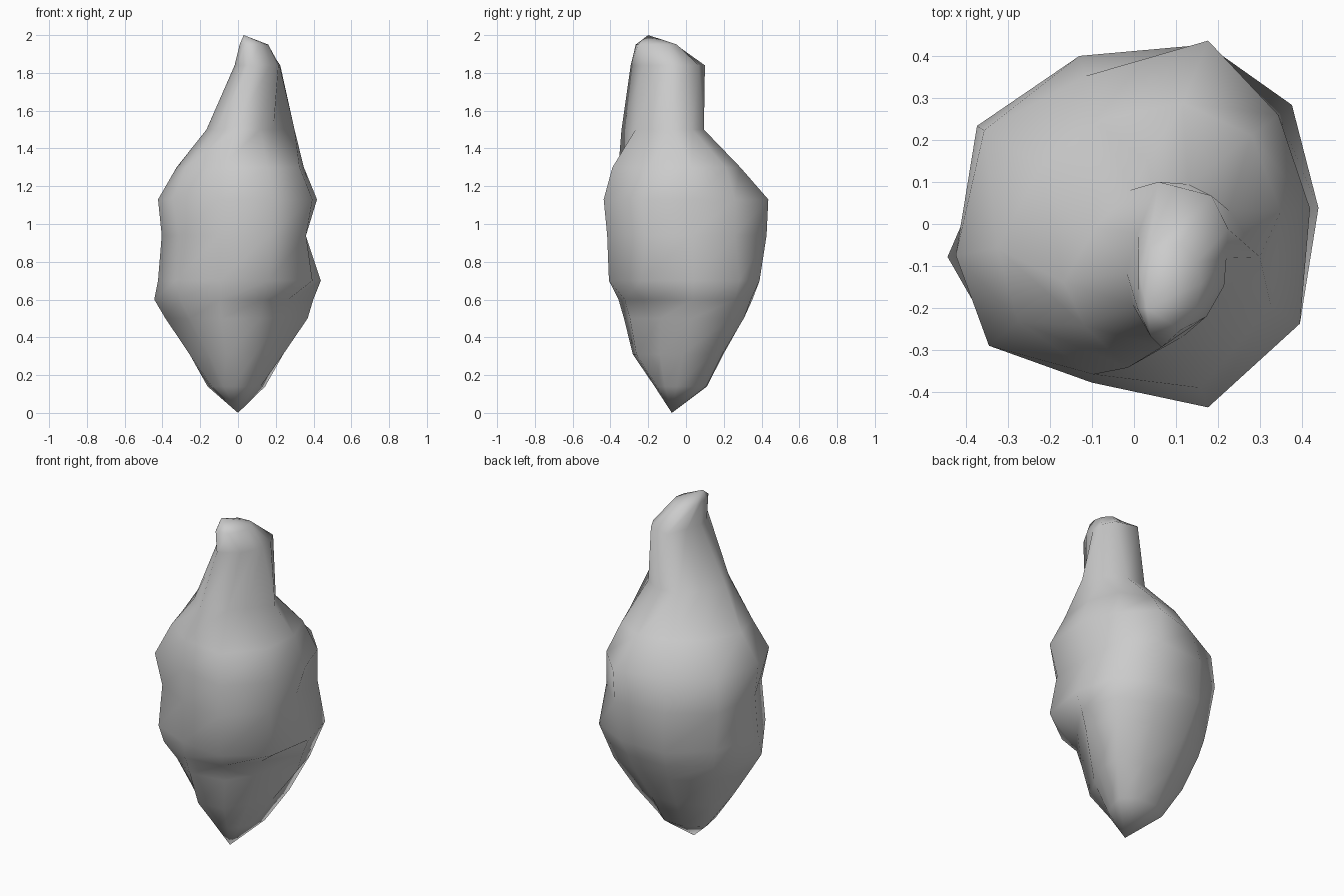
import bpy
import bmesh
from math import cos, sin, radians

# Remove the default object if it is present
default_object = bpy.data.objects.get("Cube")
if default_object:
    bpy.data.objects.remove(default_object, do_unlink=True)

# Directions of the stone's main ridges, counter-clockwise from +x
RIDGES = [radians(angle) for angle in (5, 37, 68, 108, 148, 190, 220, 255, 292, 329)]


def make_material(name, colour):
    """Create one flat material."""
    material = bpy.data.materials.new(name)
    material.use_nodes = True
    material.diffuse_color = colour
    shader = material.node_tree.nodes["Principled BSDF"]
    shader.inputs["Base Color"].default_value = colour
    shader.inputs["Roughness"].default_value = 0.8
    return material


def add_ring(mesh, height, centre, radii):
    """Add an uneven ring with one corner on every ridge."""
    return [
        mesh.verts.new((
            centre[0] + radius * cos(angle),
            centre[1] + radius * sin(angle),
            height,
        ))
        for angle, radius in zip(RIDGES, radii)
    ]


def bridge(mesh, lower, upper):
    """Join two neighbouring rings with quads."""
    count = len(lower)
    for i in range(count):
        j = (i + 1) % count
        mesh.faces.new((lower[i], lower[j], upper[j], upper[i]))


def cap(mesh, ring, tip, upward):
    """Close a ring with a fan of triangles around a tip."""
    point = mesh.verts.new(tip)
    count = len(ring)
    for i in range(count):
        a, b = ring[i], ring[(i + 1) % count]
        mesh.faces.new((a, b, point) if upward else (b, a, point))


# Cross-sections of the stone: height, centre, radii along the ridges
axis = (0, 0)
sections = [
    # pointed foot
    (.14, (0, -.06), (.12, .18, .18, .18, .19, .14, .1, .11, .1, .1)),
    (.31, (0, -.04), (.24, .3, .25, .25, .29, .26, .2, .25, .24, .19)),
    (.5, axis, (.37, .39, .33, .32, .35, .39, .33, .34, .32, .26)),
    # undercut and ledge
    (.6, axis, (.4, .43, .37, .37, .38, .45, .4, .37, .35, .31)),
    (.7, axis, (.44, .47, .42, .41, .4, .43, .43, .39, .44, .46)),
    # broad belly
    (.94, axis, (.36, .43, .46, .42, .44, .41, .41, .39, .45, .42)),
    (1.13, axis, (.42, .43, .47, .37, .42, .43, .45, .39, .47, .46)),
    (1.3, axis, (.35, .35, .31, .26, .26, .33, .36, .37, .42, .38)),
    # narrow neck
    (1.5, (.05, -.1), (.25, .22, .21, .19, .17, .22, .22, .25, .18, .16)),
    (1.84, (.12, -.09), (.1, .13, .17, .2, .13, .14, .16, .21, .14, .11)),
    (1.95, (.07, -.15), (.09, .1, .11, .1, .07, .06, .08, .12, .11, .09)),
]

# Loft the sections and close both ends
mesh = bmesh.new()
rings = [add_ring(mesh, *section) for section in sections]
for lower, upper in zip(rings, rings[1:]):
    bridge(mesh, lower, upper)
cap(mesh, rings[0], (0, -.075, 0), upward=False)
cap(mesh, rings[-1], (.03, -.2, 2), upward=True)
bmesh.ops.recalc_face_normals(mesh, faces=mesh.faces)

# Soft shading over a coarse, uneven form
for face in mesh.faces:
    face.smooth = True

data = bpy.data.meshes.new("stone")
mesh.to_mesh(data)
mesh.free()
data.materials.append(make_material("pale_grey_stone", (.6, .6, .6, 1)))
stone = bpy.data.objects.new("stone", data)
bpy.context.collection.objects.link(stone)
